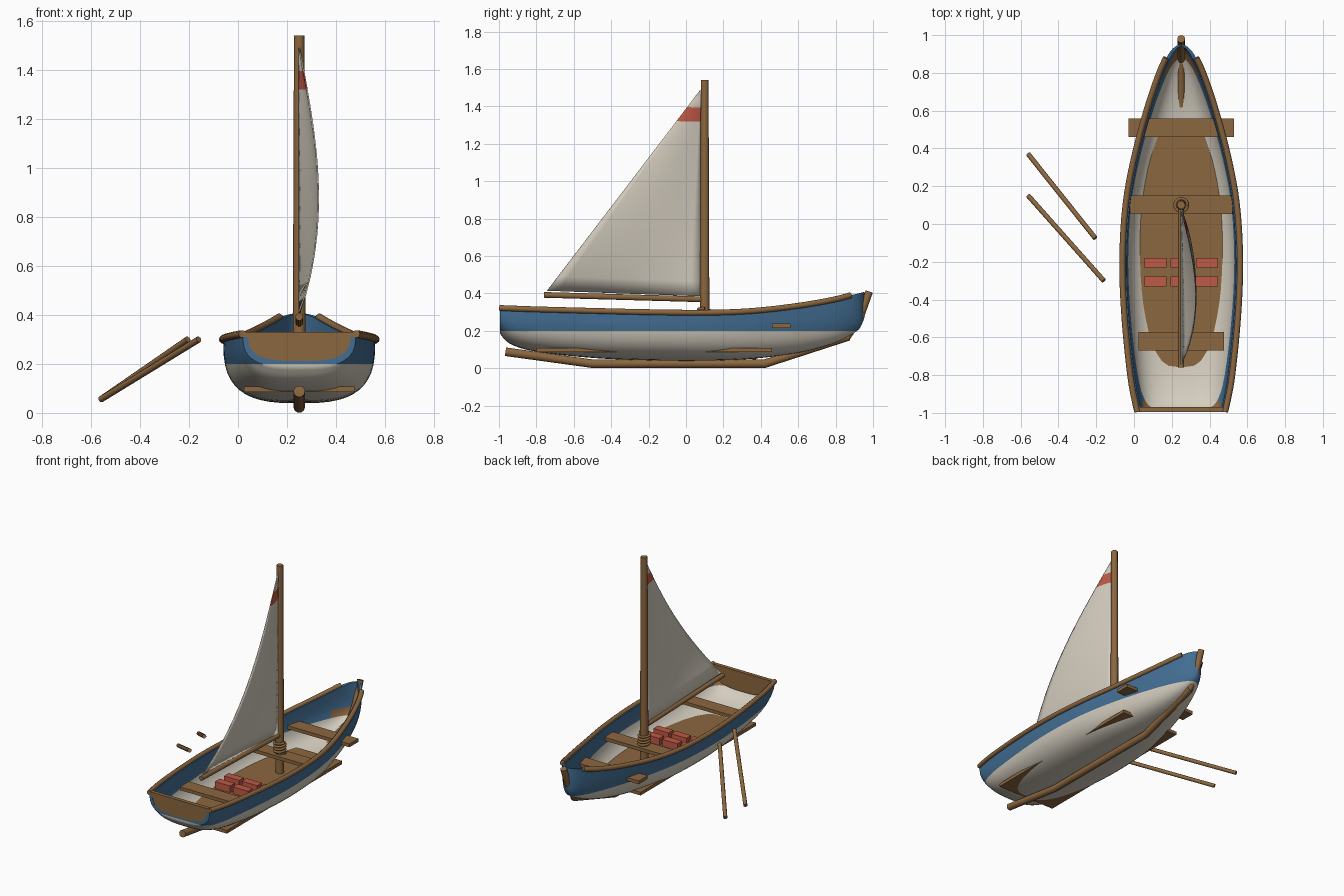
import bpy, bmesh, math
from mathutils import Vector

cube = bpy.data.objects.get("Cube")
if cube:
    bpy.data.objects.remove(cube)

CX = 0.25          # centre line of the boat
WATERLINE = 0.2


def material(name, rgb):
    m = bpy.data.materials.new(name)
    m.use_nodes = True
    m.diffuse_color = (*rgb, 1)
    m.node_tree.nodes["Principled BSDF"].inputs["Base Color"].default_value = (*rgb, 1)
    return m


wood = material("wood", (0.26, 0.135, 0.05))
cream = material("cream", (0.66, 0.61, 0.52))
blue = material("blue", (0.055, 0.155, 0.29))
red = material("red", (0.52, 0.10, 0.06))


def finish(name, bm, mats, smooth=True):
    mesh = bpy.data.meshes.new(name)
    bm.to_mesh(mesh)
    bm.free()
    for m in mats:
        mesh.materials.append(m)
    if smooth:
        mesh.shade_smooth()
        mesh.set_sharp_from_angle(angle=math.radians(40))
    ob = bpy.data.objects.new(name, mesh)
    bpy.context.collection.objects.link(ob)
    return ob


def box(name, lo, hi, mat):
    bm = bmesh.new()
    bmesh.ops.create_cube(bm, size=1)
    for v in bm.verts:
        v.co = [(a + b) / 2 + c * (b - a) for a, b, c in zip(lo, hi, v.co)]
    return finish(name, bm, [mat], smooth=False)


def tube(name, points, radius, end_scale=1.0):
    curve = bpy.data.curves.new(name, "CURVE")
    curve.dimensions = "3D"
    curve.bevel_depth = radius
    curve.bevel_resolution = 3
    curve.use_fill_caps = True
    spline = curve.splines.new("POLY")
    spline.points.add(len(points) - 1)
    for i, p in enumerate(points):
        spline.points[i].co = (*p, 1)
        spline.points[i].radius = 1 + (end_scale - 1) * i / (len(points) - 1)
    temp = bpy.data.objects.new(name, curve)
    mesh = bpy.data.meshes.new_from_object(temp)
    bpy.data.objects.remove(temp)
    bm = bmesh.new()
    bm.from_mesh(mesh)
    bpy.data.meshes.remove(mesh)
    return finish(name, bm, [wood])


def cut(bm, z):
    bmesh.ops.bisect_plane(bm, geom=bm.verts[:] + bm.edges[:] + bm.faces[:],
                           plane_co=(0, 0, z), plane_no=(0, 0, 1))


def resample(rows, steps):
    """Smooth curve through rows of numbers."""
    out = []
    for i in range(len(rows) - 1):
        p0, p1, p2, p3 = (rows[max(0, min(len(rows) - 1, i + k))] for k in (-1, 0, 1, 2))
        for s in range(steps):
            t = s / steps
            out.append([b + 0.5 * t * (c - a + t * (2 * a - 5 * b + 4 * c - d
                        + t * (3 * (b - c) + d - a))) for a, b, c, d in zip(p0, p1, p2, p3)])
    return out + [list(rows[-1])]


# Hull stations: y, half width, sheer height, bottom height
stations = resample([
    (-0.995, 0.23, 0.322, 0.185), (-0.94, 0.243, 0.32, 0.13), (-0.8, 0.268, 0.315, 0.088),
    (-0.5, 0.298, 0.307, 0.055), (-0.2, 0.31, 0.3, 0.042), (0.1, 0.293, 0.297, 0.04),
    (0.35, 0.248, 0.306, 0.05), (0.6, 0.182, 0.334, 0.082), (0.78, 0.122, 0.365, 0.13),
    (0.88, 0.078, 0.39, 0.178), (0.93, 0.043, 0.402, 0.215), (0.955, 0.004, 0.408, 0.275)], 4)


def section(y, half, top, bottom, inset=0.0):
    half = max(half - inset * 0.8, 0.001)
    bottom += inset
    pts = []
    for k in range(25):
        a = math.pi * k / 24
        c, s = math.cos(a), math.sin(a)
        pts.append(Vector((CX + math.copysign(abs(c) ** (2 / 3), c) * half, y,
                           top - (top - bottom) * abs(s) ** (2 / 3))))
    return pts


# Hull: outer and inner skins joined at the sheer and the stern
bm = bmesh.new()
skins = []
for inset in (0.0, 0.026):
    skins.append([[bm.verts.new(p) for p in section(*st, inset)] for st in stations])
outer, inner = skins
for skin, flip, idx in ((outer, False, 0), (inner, True, 2)):
    for r0, r1 in zip(skin, skin[1:]):
        for j in range(len(r0) - 1):
            quad = [r0[j], r0[j + 1], r1[j + 1], r1[j]]
            bm.faces.new(quad[::-1] if flip else quad).material_index = idx
for i in range(len(stations) - 1):
    for j in (0, -1):
        quad = [outer[i][j], outer[i + 1][j], inner[i + 1][j], inner[i][j]]
        bm.faces.new(quad if j == 0 else quad[::-1])
for j in range(24):
    bm.faces.new([outer[0][j], inner[0][j], inner[0][j + 1], outer[0][j + 1]])
cut(bm, WATERLINE)
cut(bm, WATERLINE + 0.045)
for f in bm.faces:
    c = f.calc_center_median()
    lining = f.material_index == 2 and (c.y > 0.78 or c.y < -0.93)
    f.material_index = 0 if c.z < WATERLINE else 2 if lining and c.z < WATERLINE + 0.045 else 1
finish("hull", bm, [cream, blue, wood])

# Transom board closing the stern
bm = bmesh.new()
face = bm.faces.new([bm.verts.new(p) for p in section(-0.99, 0.228, 0.325, 0.185, 0.012)])
grown = bmesh.ops.extrude_face_region(bm, geom=[face])["geom"]
for v in grown:
    if isinstance(v, bmesh.types.BMVert):
        v.co.y += 0.02
bmesh.ops.recalc_face_normals(bm, faces=bm.faces[:])
finish("transom", bm, [wood], smooth=False)
box("transom_cap", (0.02, -0.996, 0.31), (0.48, -0.97, 0.33), wood)

# Rails along the sheer
for side, name in ((1, "left_rail"), (-1, "right_rail")):
    tube(name, [(CX + side * (h + 0.002), y, t) for y, h, t, b in stations if y < 0.885], 0.016)

# Keel and stem
tube("keel", [(CX, -0.965, 0.088), (CX, -0.5, 0.024), (CX, 0.42, 0.024), (CX, 0.87, 0.17)], 0.024)
tube("stem", [(CX, 0.86, 0.165), (CX, 0.93, 0.27), (CX, 0.98, 0.41)], 0.021)

# Floor and thwarts
box("floor", (0.025, -0.8, 0.086), (0.475, 0.46, 0.108), wood)
for name, half, y in (("front_thwart", 0.28, 0.51), ("middle_thwart", 0.272, 0.102),
                      ("rear_thwart", 0.226, -0.62)):
    box(name, (CX - half, y - 0.049, 0.216), (CX + half, y + 0.049, 0.239), wood)

# Ballast blocks
for row, y in enumerate((-0.305, -0.205)):
    for col, x in enumerate((0.113, 0.25, 0.387)):
        box(f"block_{row}_{col}", (x - 0.058, y - 0.026, 0.105), (x + 0.058, y + 0.026, 0.155), red)

# Mast, rope coil and boom
tube("mast", [(CX, 0.1, 0.1), (CX, 0.1, 1.54)], 0.027, 0.8)
coil = [(CX + 0.034 * math.cos(a), 0.1 + 0.034 * math.sin(a), 0.245 + 0.075 * a / (8 * math.pi))
        for a in (math.pi * k / 10 for k in range(81))]
tube("rope_coil", coil, 0.008)
tube("boom", [(CX, 0.1, 0.368), (CX, -0.76, 0.392)], 0.016)

# Sail: bellied triangle with a painted band
bm = bmesh.new()
N = 14
grid = []
for i in range(N + 1):
    v = i / N
    row = []
    for j in range(N + 1):
        u = j / N
        belly = 0.078 * math.sin(math.pi * v ** 0.82) * math.sin(math.pi / 2 * u)
        foot = 0.385 + 0.03 * u
        row.append(bm.verts.new((CX + belly, 0.078 - 0.82 * u * (1 - v), foot + (1.49 - foot) * v)))
    grid.append(row)
for r0, r1 in zip(grid, grid[1:]):
    for j in range(N):
        bm.faces.new([r0[j], r1[j], r1[j + 1], r0[j + 1]])
bmesh.ops.remove_doubles(bm, verts=bm.verts[:], dist=0.0005)
for z in (1.32, 1.395):
    cut(bm, z)
for f in bm.faces:
    f.material_index = int(1.32 < f.calc_center_median().z < 1.395)
sail = finish("sail", bm, [cream, red])
thick = sail.modifiers.new("thickness", "SOLIDIFY")
thick.thickness = 0.006
thick.offset = 0

# Loose oars beside the boat
tube("front_oar", [(-0.56, 0.15, 0.055), (-0.16, -0.3, 0.3)], 0.013)
tube("rear_oar", [(-0.56, 0.37, 0.055), (-0.205, -0.075, 0.3)], 0.013)
